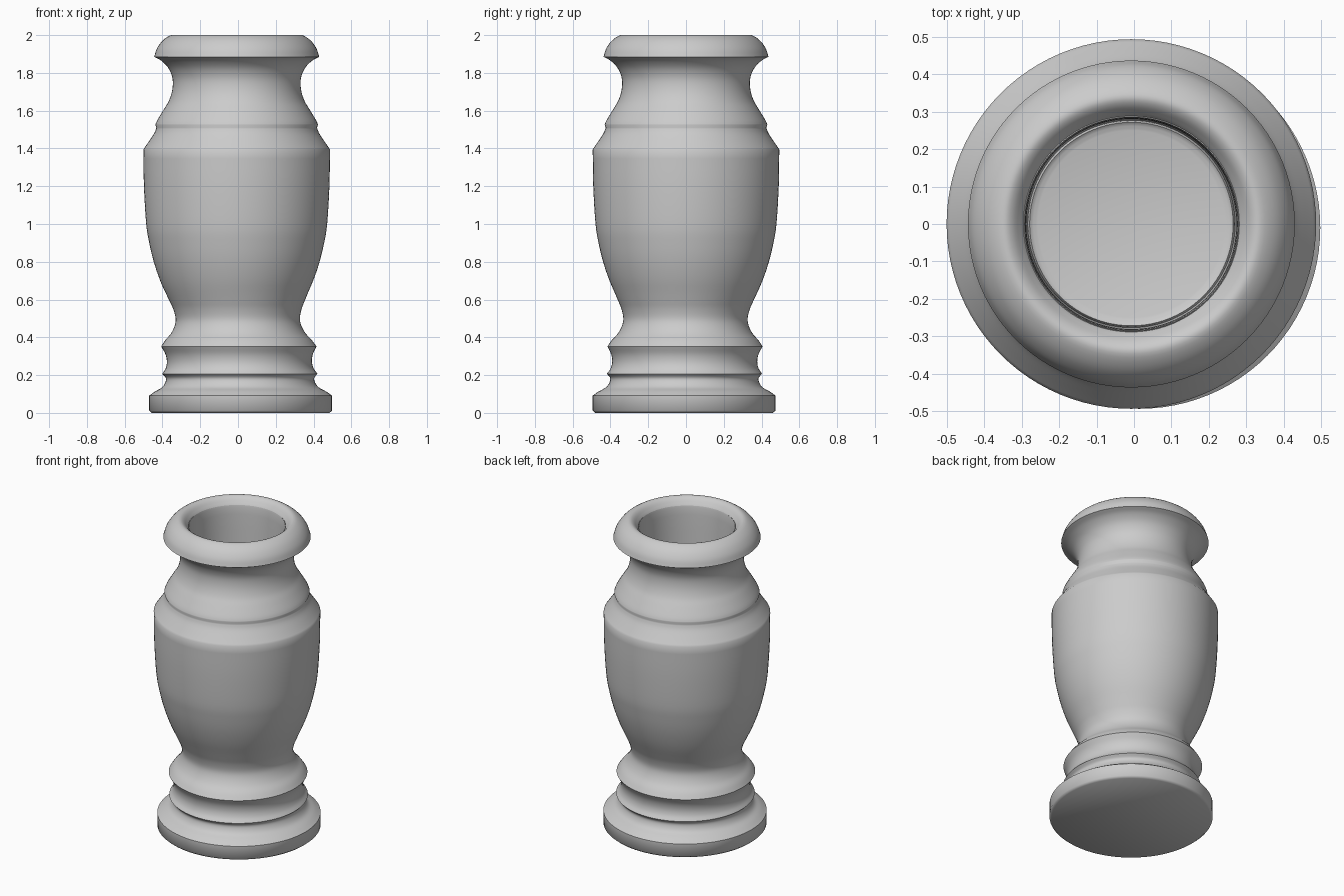
import bpy, bmesh, math

if "Cube" in bpy.data.objects:
    bpy.data.objects.remove(bpy.data.objects["Cube"])

SIDES = 96

# Profile curves (radius, height), each one smooth, meeting at sharp edges
curves = [
    # underside and plinth wall
    [(0.47, 0.0), (0.484, 0.012)],
    [(0.484, 0.012), (0.484, 0.092)],
    # cove up to the lower bead
    [(0.484, 0.092), (0.45, 0.115), (0.415, 0.135), (0.397, 0.16), (0.393, 0.185), (0.411, 0.207)],
    # groove under the foot ridge
    [(0.411, 0.207), (0.392, 0.235), (0.384, 0.27), (0.39, 0.31), (0.411, 0.352)],
    # foot, waist and belly
    [(0.411, 0.352), (0.388, 0.385), (0.357, 0.42), (0.336, 0.46), (0.329, 0.5),
     (0.34, 0.55), (0.361, 0.6), (0.405, 0.7), (0.439, 0.8), (0.463, 0.9),
     (0.479, 1.0), (0.491, 1.2), (0.494, 1.395)],
    # shoulder
    [(0.494, 1.395), (0.465, 1.437), (0.437, 1.48), (0.425, 1.51)],
    [(0.425, 1.51), (0.431, 1.525)],
    # neck flaring to the rim
    [(0.431, 1.525), (0.42, 1.55), (0.387, 1.605), (0.36, 1.65), (0.343, 1.7),
     (0.338, 1.75), (0.345, 1.79), (0.365, 1.83), (0.4, 1.865), (0.437, 1.885)],
    # rounded rim and inner lip
    [(0.437, 1.885), (0.422, 1.93), (0.39, 1.973), (0.347, 2.0), (0.318, 1.992), (0.291, 1.96)],
    # inner bore
    [(0.291, 1.96), (0.282, 1.9), (0.28, 1.4), (0.272, 1.37), (0.25, 1.36)],
]


def smooth_curve(pts, steps=4):
    """Catmull-Rom points through pts, without the last one."""
    if len(pts) == 2:
        return [pts[0]]
    ext = [tuple(2 * a - b for a, b in zip(pts[0], pts[1]))] + pts
    ext.append(tuple(2 * a - b for a, b in zip(pts[-1], pts[-2])))
    out = []
    for i in range(1, len(ext) - 2):
        p0, p1, p2, p3 = ext[i - 1:i + 3]
        for s in range(steps):
            t = s / steps
            out.append(tuple(
                0.5 * (2 * b + (c - a) * t + (2 * a - 5 * b + 4 * c - d) * t * t
                       + (3 * b - a - 3 * c + d) * t ** 3)
                for a, b, c, d in zip(p0, p1, p2, p3)))
    return out


def axis_at(z):
    """The foot sits slightly off the axis of the upper body."""
    k = max(0.0, min(1.0, (z - 0.1) / 0.55))
    return 0.014 - 0.021 * k, -0.01 + 0.01 * k


profile = [p for c in curves for p in smooth_curve(c)] + [curves[-1][-1]]

# Turned vase: stack of rings joined into a closed skin
bm = bmesh.new()
rings = []
for r, z in profile:
    cx, cy = axis_at(z)
    rings.append([bm.verts.new((cx + r * math.cos(2 * math.pi * i / SIDES),
                                cy + r * math.sin(2 * math.pi * i / SIDES), z))
                  for i in range(SIDES)])
for a, b in zip(rings, rings[1:]):
    for i in range(SIDES):
        j = (i + 1) % SIDES
        bm.faces.new((a[i], a[j], b[j], b[i]))
bm.faces.new(rings[0][::-1])
bm.faces.new(rings[-1])
bmesh.ops.recalc_face_normals(bm, faces=bm.faces)

mesh = bpy.data.meshes.new("vase")
bm.to_mesh(mesh)
bm.free()
vase = bpy.data.objects.new("vase", mesh)
bpy.context.collection.objects.link(vase)
bpy.context.view_layer.objects.active = vase
vase.select_set(True)
bpy.ops.object.shade_smooth_by_angle(angle=math.radians(50))
